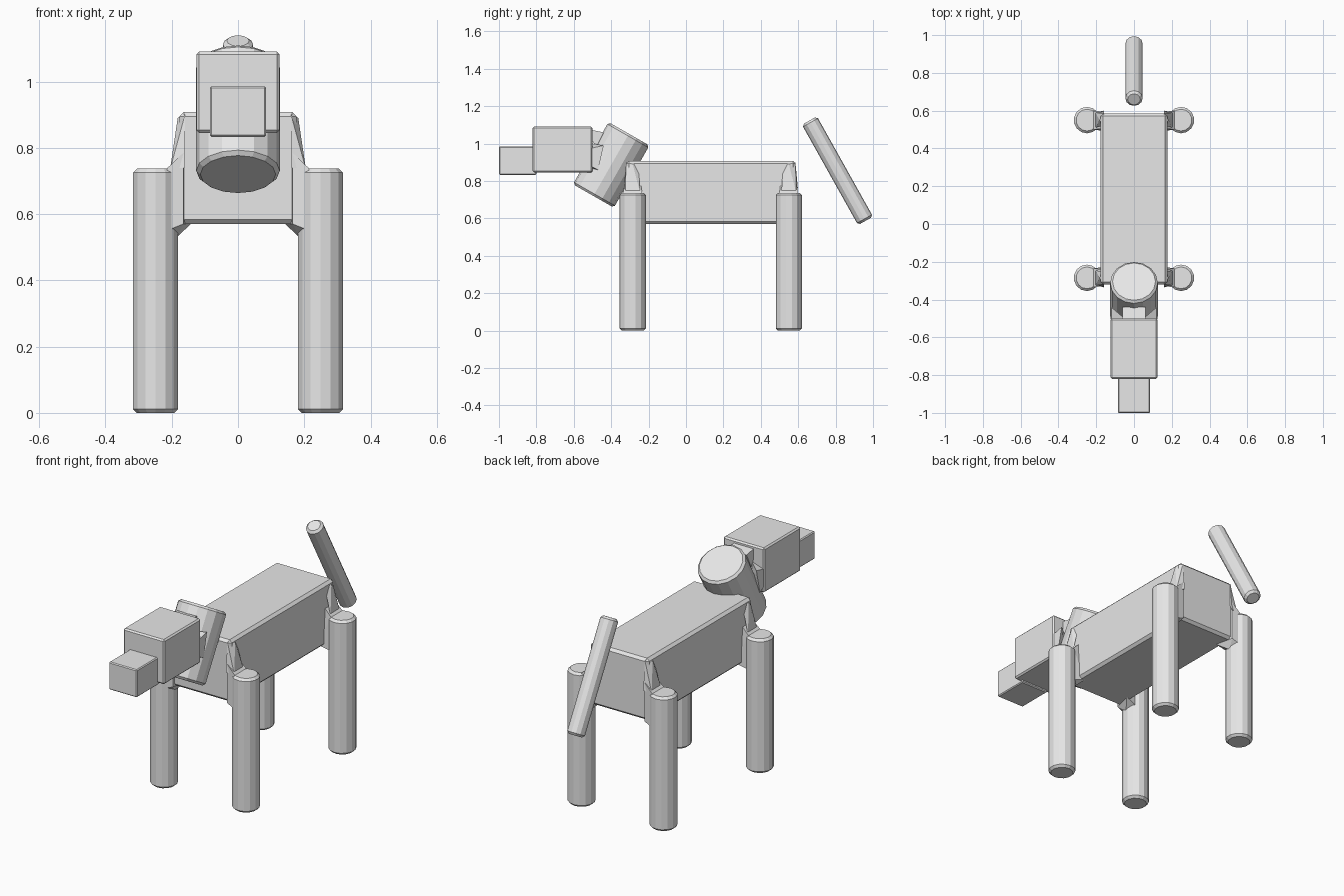
import bpy, bmesh
from mathutils import Vector

cube = bpy.data.objects.get("Cube")
if cube:
    bpy.data.objects.remove(cube, do_unlink=True)

grey = bpy.data.materials.new("plain grey")
grey.use_nodes = True
colour = (0.8, 0.8, 0.8, 1)
grey.diffuse_color = colour
grey.node_tree.nodes["Principled BSDF"].inputs["Base Color"].default_value = colour


def finish(bm, name, bevel=0.0):
    bmesh.ops.recalc_face_normals(bm, faces=bm.faces)
    mesh = bpy.data.meshes.new(name)
    bm.to_mesh(mesh)
    bm.free()
    mesh.materials.append(grey)
    obj = bpy.data.objects.new(name, mesh)
    bpy.context.collection.objects.link(obj)
    if bevel:
        mod = obj.modifiers.new("worn edges", "BEVEL")
        mod.width = bevel
        mod.segments = 1
        mod.limit_method = "ANGLE"
        mod.angle_limit = 0.9
    return obj


def box(name, low, high, bevel):
    low, high = Vector(low), Vector(high)
    bm = bmesh.new()
    bmesh.ops.create_cube(bm, size=1)
    bmesh.ops.scale(bm, vec=high - low, verts=bm.verts)
    bmesh.ops.translate(bm, vec=(low + high) / 2, verts=bm.verts)
    return finish(bm, name, bevel)


def rod(name, start, end, radius, sides, bevel):
    start, end = Vector(start), Vector(end)
    axis = end - start
    bm = bmesh.new()
    bmesh.ops.create_cone(bm, cap_ends=True, segments=sides,
                          radius1=radius, radius2=radius, depth=axis.length)
    turn = Vector((0, 0, 1)).rotation_difference(axis)
    bmesh.ops.rotate(bm, matrix=turn.to_matrix(), verts=bm.verts)
    bmesh.ops.translate(bm, vec=(start + end) / 2, verts=bm.verts)
    return finish(bm, name, bevel)


def hull(name, points):
    bm = bmesh.new()
    for p in points:
        bm.verts.new(p)
    result = bmesh.ops.convex_hull(bm, input=bm.verts)
    spare = [g for g in result["geom_interior"] if isinstance(g, bmesh.types.BMVert)]
    bmesh.ops.delete(bm, geom=spare, context="VERTS")
    return finish(bm, name)


# Body, head and muzzle blocks
box("body", (-0.177, -0.32, 0.57), (0.177, 0.585, 0.908), 0.014)
box("head", (-0.125, -0.82, 0.845), (0.125, -0.5, 1.09), 0.008)
box("muzzle", (-0.085, -1.0, 0.833), (0.085, -0.8, 0.985), 0.005)

# Slanted neck and the detached tail
rod("neck", (0, -0.495, 0.72), (0, -0.305, 1.052), 0.126, 16, 0.012)
rod("tail", (0, 0.96, 0.587), (0, 0.66, 1.123), 0.046, 12, 0.012)

# Ragged webs joining the back of the head to the neck
for side, word in ((1, "left"), (-1, "right")):
    hull(word + "_neck_web", [(side * x, y, z) for x, y, z in (
        (0.12, -0.53, 0.97), (0.12, -0.53, 0.89), (0.12, -0.44, 0.99),
        (0.12, -0.47, 0.86), (0.05, -0.5, 1.0), (0.05, -0.5, 0.85))])
hull("nape_web", [(x, y, z) for x in (-0.06, 0.06) for y, z in (
    (-0.54, 1.08), (-0.44, 1.06), (-0.48, 0.98))])

# Legs, each with a gusset blending it into the body
for y, end, place in ((-0.285, -1, "front"), (0.55, 1, "back")):
    for side, word in ((1, "left"), (-1, "right")):
        x = side * 0.249
        rod(f"{place}_{word}_leg", (x, y, 0), (x, y, 0.737), 0.07, 14, 0.012)
        inner = [(side * 0.165, y + dy, z) for dy in (-0.045, 0.045)
                 for z in (0.57, 0.785)]
        outer = [(side * 0.215, y + dy, z) for dy in (-0.05, 0.05)
                 for z in (0.55, 0.737)]
        low = [(side * 0.185, y, 0.53), (side * 0.14, y - end * 0.06, 0.572)]
        hull(f"{place}_{word}_gusset", inner + outer + low)
        # Narrow flare running up the corner of the body
        hull(f"{place}_{word}_flare", [
            (side * 0.16, y - end * 0.03, 0.9), (side * 0.16, y + end * 0.035, 0.9),
            (side * 0.182, y, 0.89), (side * 0.182, y, 0.78),
            (side * 0.205, y - 0.04, 0.735), (side * 0.205, y + 0.04, 0.735),
            (side * 0.16, y + end * 0.05, 0.74)])
